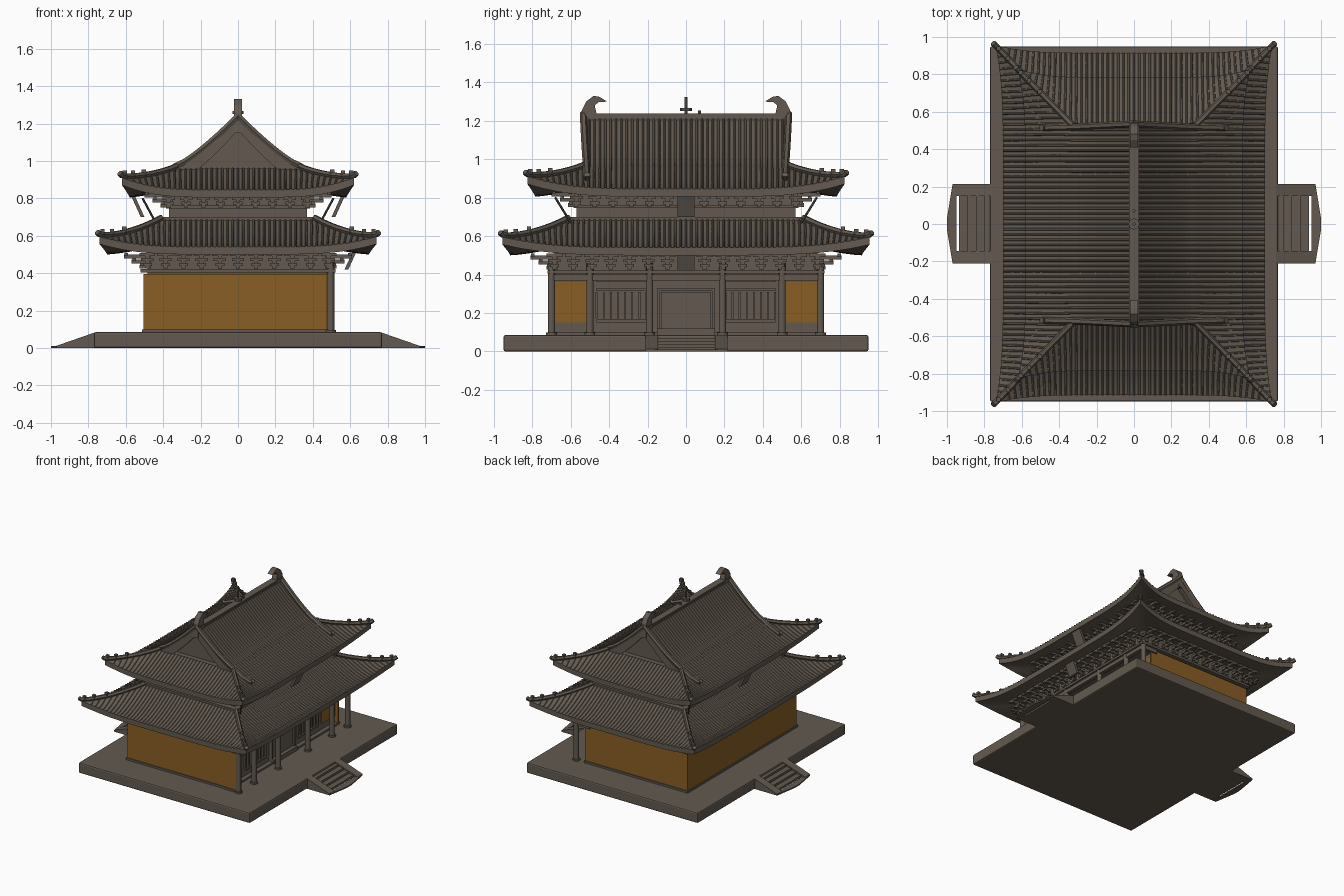
import bpy, bmesh, math
from mathutils import Vector

if "Cube" in bpy.data.objects:
    bpy.data.objects.remove(bpy.data.objects["Cube"])


def material(name, rgb):
    m = bpy.data.materials.new(name)
    m.diffuse_color = (*rgb, 1)
    m.use_nodes = True
    m.node_tree.nodes["Principled BSDF"].inputs["Base Color"].default_value = m.diffuse_color
    return m


GREY = material("weathered grey brown", (0.125, 0.102, 0.08))
OCHRE = material("ochre wall", (0.25, 0.112, 0.018))


def finish(name, me, mat=GREY, smooth=False):
    me.materials.clear()
    me.materials.append(mat)
    if smooth:
        me.shade_smooth()
        me.set_sharp_from_angle(angle=math.radians(40))
    ob = bpy.data.objects.new(name, me)
    bpy.context.collection.objects.link(ob)
    return ob


def mesh(name, verts, faces, mat=GREY, smooth=False):
    me = bpy.data.meshes.new(name)
    me.from_pydata(verts, [], faces)
    bm = bmesh.new()
    bm.from_mesh(me)
    bmesh.ops.recalc_face_normals(bm, faces=bm.faces)
    bm.to_mesh(me)
    bm.free()
    return finish(name, me, mat, smooth)


def boxes(name, items, mat=GREY):
    """Each item is x0, x1, y0, y1, z0, z1."""
    v, f = [], []
    for x0, x1, y0, y1, z0, z1 in items:
        n = len(v)
        v += [(x, y, z) for z in (z0, z1) for x, y in ((x0, y0), (x1, y0), (x1, y1), (x0, y1))]
        f += [[n + i for i in q] for q in ((0, 3, 2, 1), (4, 5, 6, 7), (0, 1, 5, 4),
                                           (1, 2, 6, 5), (2, 3, 7, 6), (3, 0, 4, 7))]
    return mesh(name, v, f, mat)


def tubes(name, paths, r, res=1):
    cu = bpy.data.curves.new(name, 'CURVE')
    cu.dimensions = '3D'
    cu.bevel_depth, cu.bevel_resolution, cu.use_fill_caps = r, res, True
    for p in paths:
        sp = cu.splines.new('POLY')
        sp.points.add(len(p) - 1)
        for q, c in zip(sp.points, p):
            q.co = (*c, 1)
    tmp = bpy.data.objects.new(name + "_curve", cu)
    bpy.context.collection.objects.link(tmp)
    bpy.context.view_layer.update()
    me = bpy.data.meshes.new_from_object(tmp.evaluated_get(bpy.context.evaluated_depsgraph_get()))
    bpy.data.objects.remove(tmp)
    return finish(name, me, GREY, True)


def prism(name, pts, axis, a, b, mat=GREY):
    """Extrude a 2D outline (other axis, z) along x or y."""
    n = len(pts)
    v = [(w, p, z) if axis == 'x' else (p, w, z) for w in (a, b) for p, z in pts]
    f = [list(range(n)), list(range(2 * n - 1, n - 1, -1))]
    f += [[i, (i + 1) % n, n + (i + 1) % n, n + i] for i in range(n)]
    return mesh(name, v, f, mat)


def roof(name, e, inn, z0, rise, p, lift, flare, thick):
    """Curved hip skirt with upturned corners, tile ribs and hip ridges."""
    def pos(side, s, t):
        h = [e[k] + (inn[k] - e[k]) * t for k in (0, 1)]
        a, b = h if side % 2 == 0 else h[::-1]
        k = flare * (1 - t) * abs(s) ** 6
        z = z0 + rise * t ** p + lift * (1 - t) ** 1.4 * abs(s) ** 5
        x, y = s * (a + k), -(b + k)
        return Vector(((x, y, z), (-y, x, z), (-x, -y, z), (y, -x, z))[side])

    N, T = 24, 8
    rows = [(t / T, 0) for t in range(T + 1)] + [(t / T, 1) for t in range(T, -1, -1)]
    v = []
    for t, low in rows:
        for side in range(4):
            for i in range(N):
                q = pos(side, -1 + 2 * i / N, t)
                q.z -= low * (thick + 0.65 * rise * t ** p)
                v.append(q)
    R, M = len(rows), 4 * N
    f = [[r * M + c, r * M + (c + 1) % M, (r + 1) % R * M + (c + 1) % M, (r + 1) % R * M + c]
         for r in range(R) for c in range(M)]
    mesh(name, v, f, GREY, True)
    # tile ribs running straight down each slope
    ribs = []
    for side in range(4):
        ea, ia = e[side % 2], inn[side % 2]
        n = int(ea / 0.028)
        for j in range(-n + 1, n):
            x0 = j * 0.028
            tm = min(1, (ea - abs(x0)) / (ea - ia))
            ribs.append([pos(side, x0 / (ea + (ia - ea) * tm * k / 6), tm * k / 6) for k in range(7)])
    tubes(name + "_tile_ribs", ribs, 0.006)
    # hip ridges with upturned tips and little roof figures
    hips, figures = [], []
    for side in range(4):
        path = [pos(side, 1, 1 - k / 8) + Vector((0, 0, 0.012)) for k in range(9)]
        d = Vector((math.copysign(1, path[-1].x), math.copysign(1, path[-1].y), 0))
        hips.append(path + [path[-1] + d * 0.012 + Vector((0, 0, 0.012))])
        for t in (0.05, 0.2, 0.4):
            q = pos(side, 1, t)
            figures.append((q.x - .011, q.x + .011, q.y - .011, q.y + .011, q.z, q.z + .042))
    tubes(name + "_hip_ridges", hips, 0.016)
    boxes(name + "_ridge_figures", figures)


def brackets(name, hx, hy, z, reach, nx, ny):
    """Three-tier bracket sets around a rectangle."""
    out = []
    for ax, h, w, n in ((0, hx, hy, ny), (1, hy, hx, nx)):
        for sgn in (-1, 1):
            for j in range(n):
                c = -w + 2 * w * j / (n - 1)
                for k in range(3):
                    o, zz = h + reach * (k + 1) / 3, z + 0.027 * k
                    arm, cross = 0.011, 0.024 + 0.009 * k
                    for a0, a1, half, za, zb in ((h - .02, o, arm, zz, zz + .02),
                                                 (o - .022, o - .004, cross, zz + .013, zz + .03)):
                        r, q = sorted((sgn * a0, sgn * a1)), [c - half, c + half]
                        out.append((*(r + q if ax == 0 else q + r), za, zb))
    boxes(name, out)


# platform and the two stairs
plat = boxes("platform", [(-.77, .77, -.95, .95, 0, .085)])
bev = plat.modifiers.new("soft edge", 'BEVEL')
bev.width, bev.segments = 0.01, 2
for s, label in ((1, "right"), (-1, "left")):
    for y in (-.21, .15):
        prism(label + "_stair_cheek", [(s * .76, 0), (s * .76, .085), (s * .97, .012), (s * .97, 0)], 'y', y, y + .065)
    boxes(label + "_stair_steps", [(*sorted((s * .76, s * (.80 + .045 * k))), -.15, .15, 0, .07 - .017 * k) for k in range(4)])
    v = [(s * x, y, z) for z in (0, .01) for x, y in ((.95, -.21), (.97, -.21), (1, -.03), (1, .03), (.97, .215), (.95, .215))]
    mesh(label + "_stair_toe", v, [list(range(6)), list(range(6, 12))] + [[i, (i + 1) % 6, 6 + (i + 1) % 6, 6 + i] for i in range(6)])

# ochre walls on three sides, porch open to +x
boxes("ochre_walls", [(-.505, .375, -.70, .70, .09, .395), (.37, .50, -.705, -.685, .09, .395),
                      (.37, .42, .685, .70, .09, .395)], OCHRE)
boxes("wall_footing", [(-.512, .42, -.71, .71, .08, .10), (.37, .51, -.715, -.68, .08, .10)])
boxes("porch_wall", [(.36, .385, -.69, .69, .08, .40)])
boxes("porch_end_panels", [(.38, .391, y - .085, y + .085, .15, .36) for y in (-.6, .6)], OCHRE)

# doors and lattice windows
boxes("central_door", [(.38, .40, -.13, .13, .12, .31), (.38, .43, -.15, .15, .08, .12),
                       (.38, .41, -.15, -.135, .08, .33), (.38, .41, .135, .15, .08, .33), (.38, .41, -.15, .15, .315, .33)])
lattice = []
for c in (-.335, .335):
    lattice += [(.38, .40, c - .13, c + .13, z, z + .015) for z in (.15, .315, .36)]
    lattice += [(.38, .398, c - .13 + .037 * k - .005, c - .13 + .037 * k + .005, .17, .31) for k in range(8)]
boxes("lattice_windows", lattice)

# porch columns, bases and beams
cols = (-.70, -.50, -.19, .19, .50, .70)
tubes("porch_columns", [[(.495, y, .08), (.495, y, .46)] for y in cols], 0.02, 3)
tubes("column_bases", [[(.495, y, .08), (.495, y, .097)] for y in cols], 0.029, 3)
boxes("porch_beams", [(.48, .51, -.70, .70, .37, .40), (.37, .50, .69, .71, .37, .40)])

# bracket zone below the lower roof
boxes("lower_bracket_core", [(-.485, .485, -.685, .685, .395, .56), (-.52, .52, -.72, .72, .405, .422)])
brackets("lower_brackets", .485, .685, .425, .125, 11, 15)
roof("lower_roof", (.70, .915), (.41, .61), .54, .145, 1.4, .055, .04, .04)

# upper storey
boxes("upper_storey", [(-.37, .37, -.57, .57, .55, .86), (-.415, .415, -.615, .615, .665, .70),
                       (-.385, .385, -.585, .585, .745, .762)])
brackets("upper_brackets", .37, .57, .752, .13, 9, 13)
tubes("corner_struts", [[(a * .44, b * .60, .67), (a * .51, b * .68, .80)] for a in (-1, 1) for b in (-1, 1)], 0.006)

# hanging plaques
for s, x, z, label in ((1, .50, .70, "right_upper"), (-1, .50, .70, "left_upper"), (1, .57, .42, "right_lower")):
    v = [(s * (x + dx + k), y, z + dz) for dx, dz in ((0, 0), (.05, .11)) for k in (0, .02) for y in (-.045, .045)]
    mesh(label + "_plaque", v, [(0, 1, 3, 2), (4, 5, 7, 6), (0, 1, 5, 4), (2, 3, 7, 6), (0, 2, 6, 4), (1, 3, 7, 5)])

# upper roof: hip skirt plus gabled top
roof("upper_roof", (.58, .785), (.33, .53), .845, .115, 1.25, .065, .04, .04)
boxes("gable_floor", [(-.325, .325, -.525, .525, .85, .955)])


def slope(x):
    return .96 + .265 * (1 - abs(x) / .33) ** 1.25


xs = [-.33 + .66 * k / 24 for k in range(25)]
top = [(x, slope(x)) for x in xs]
prism("gable_roof", top + [(x * .94, z - .03) for x, z in reversed(top)], 'y', -.53, .53)
for s in (-1, 1):
    prism("gable_wall", [(x * .95, z - .02) for x, z in top], 'y', s * .46, s * .48)
    prism("gable_bargeboard", top + [(x * .9, max(z - .06, .945)) for x, z in reversed(top)], 'y', s * .515, s * .54)
tubes("gable_tile_ribs", [[(s * .33 * k / 8, -.504 + .028 * j, slope(.33 * k / 8)) for k in range(9)]
                          for j in range(37) for s in (-1, 1)], 0.006)
# descending ridges beside the gables
down = []
for a in (-1, 1):
    for b in (-1, 1):
        path = [(a * .33 * k / 8, b * (.535 - .002 * k), slope(.33 * k / 8) + .015) for k in range(9)]
        down.append(path + [(a * .40, b * .518, .935), (a * .48, b * .515, .905), (a * .495, b * .515, .92)])
tubes("gable_ridges", down, 0.018)

# main ridge with end ornaments and centre finial
boxes("main_ridge", [(-.02, .02, -.53, .53, 1.19, 1.235), (-.027, .027, -.53, .53, 1.225, 1.238)])
for s in (-1, 1):
    prism("ridge_end_ornament", [(s * y, z) for y, z in (
        (.545, 1.15), (.54, 1.26), (.52, 1.30), (.48, 1.33), (.45, 1.325), (.41, 1.30),
        (.455, 1.297), (.475, 1.28), (.465, 1.235), (.46, 1.18))], 'x', -.022, .022)
tubes("finial_spire", [[(0, 0, 1.2), (0, 0, 1.325)], [(0, .07, 1.23), (0, .07, 1.255)]], 0.009)
tubes("finial_disc", [[(0, 0, 1.25), (0, 0, 1.268)]], 0.03, 2)
